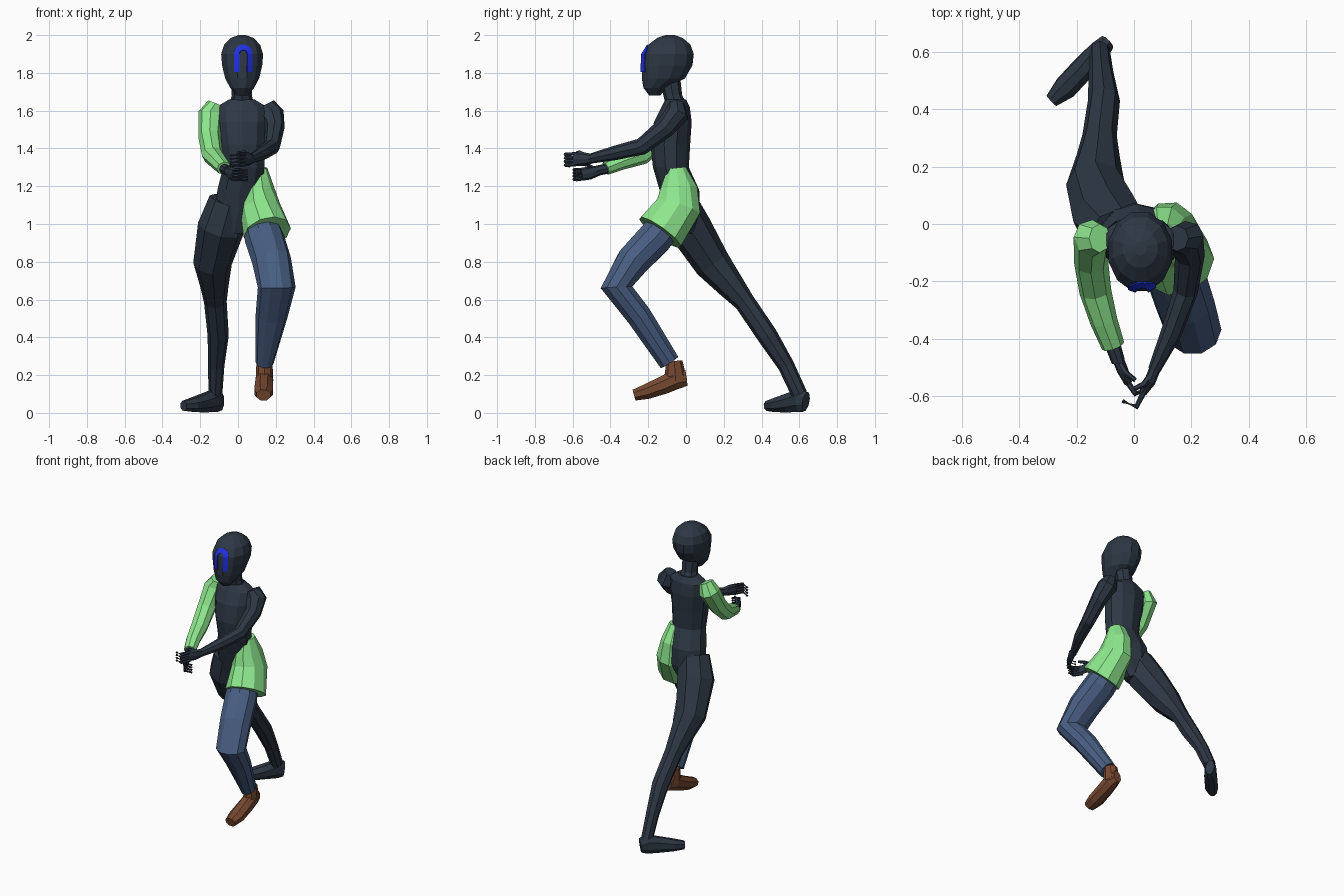
import bpy, math
from mathutils import Vector
from mathutils.bvhtree import BVHTree


def material(name, rgb):
    m = bpy.data.materials.new(name)
    lin = [((c / 255 + 0.055) / 1.055) ** 2.4 for c in rgb]
    m.diffuse_color = (*lin, 1)
    return m


DARK = material("dark_slate", (45, 55, 68))
GREEN = material("light_green", (142, 232, 142))
DENIM = material("denim_blue", (72, 94, 130))
BROWN = material("shoe_brown", (118, 72, 48))
BLUE = material("bright_blue", (32, 48, 225))


def add_mesh(name, verts, faces, mat):
    me = bpy.data.meshes.new(name)
    me.from_pydata(verts, [], faces)
    me.materials.append(mat)
    ob = bpy.data.objects.new(name, me)
    bpy.context.collection.objects.link(ob)
    return ob


def tube(name, sections, mat, n=8, level=False, turn=0.0):
    """Loft elliptical rings (x, y, z, side radius, depth radius) along a path."""
    pts = [Vector(s[:3]) for s in sections]
    verts, faces = [], []
    for i, s in enumerate(sections):
        ahead, behind = pts[min(i + 1, len(pts) - 1)], pts[max(i - 1, 0)]
        a, b = ahead - pts[i], pts[i] - behind
        t = (a.normalized() + b.normalized()).normalized()
        if level:
            t = Vector((0, 0, 1))
        u = Vector((1, 0, 0))
        u = (u - t * u.dot(t)).normalized()
        v = t.cross(u)
        for k in range(n):
            ang = 2 * math.pi * (k + turn) / n
            verts.append(pts[i] + u * s[3] * math.cos(ang) + v * s[4] * math.sin(ang))
    for i in range(len(sections) - 1):
        for k in range(n):
            j = (k + 1) % n
            faces.append((i * n + k, i * n + j, (i + 1) * n + j, (i + 1) * n + k))
    faces.append(tuple(reversed(range(n))))
    faces.append(tuple(range(len(verts) - n, len(verts))))
    return add_mesh(name, verts, faces, mat)


# Head and neck
head = tube("head", [
    (.022, -.165, 1.68, .03, .03), (.022, -.165, 1.72, .065, .062),
    (.022, -.12, 1.77, .093, .118), (.022, -.10, 1.84, .11, .139),
    (.022, -.095, 1.90, .115, .141), (.022, -.088, 1.95, .098, .115),
    (.022, -.085, 1.985, .062, .07), (.022, -.085, 2.0, .02, .025)],
    DARK, 12, True, 0.5)
tube("neck", [(.02, -.045, 1.62, .07, .06), (.02, -.07, 1.68, .053, .05),
              (.02, -.085, 1.77, .055, .055)], DARK, 8, True)

# Torso with pelvis
tube("torso", [
    (-.02, -.01, .95, .07, .06), (0, -.015, 1.06, .13, .088),
    (.01, -.035, 1.18, .125, .105), (.03, -.08, 1.30, .115, .095),
    (.025, -.083, 1.42, .125, .105), (.02, -.07, 1.54, .14, .1),
    (.02, -.055, 1.62, .14, .075), (.02, -.055, 1.66, .07, .055)],
    DARK, 10, True, 0.5)

# Arms
tube("sleeve", [
    (-.12, -.05, 1.64, .04, .05), (-.145, -.05, 1.58, .067, .068),
    (-.15, -.13, 1.46, .06, .06), (-.135, -.235, 1.365, .056, .052),
    (-.105, -.34, 1.33, .048, .043), (-.073, -.425, 1.295, .041, .036)], GREEN)
tube("bare_arm", [
    (.15, -.05, 1.635, .045, .045), (.178, -.05, 1.58, .067, .065),
    (.195, -.11, 1.51, .052, .054), (.18, -.235, 1.41, .043, .045),
    (.13, -.38, 1.375, .037, .038), (.07, -.51, 1.345, .022, .026)], DARK)
tube("covered_wrist", [
    (-.078, -.41, 1.295, .028, .028), (-.055, -.48, 1.28, .024, .027)], DARK)

# Clasped hands: palm, four fingers and a thumb each
tube("upper_palm", [(.075, -.50, 1.345, .02, .026), (.055, -.55, 1.345, .02, .037),
                    (.03, -.59, 1.345, .014, .037)], DARK)
tube("lower_palm", [(-.06, -.46, 1.283, .02, .026), (-.04, -.51, 1.27, .02, .035),
                    (-.02, -.555, 1.263, .014, .034)], DARK)
for i in range(4):
    z = 1.372 - .019 * i
    tube("upper_finger", [(.04, -.575, z, .011, .01), (.008, -.638, z - .003, .011, .01),
                          (-.04, -.618, z - .01, .008, .007)], DARK, 6)
    z = 1.288 - .017 * i
    tube("lower_finger", [(-.03, -.54, z, .011, .009), (.005, -.592, z, .011, .009),
                          (.05, -.578, z - .006, .008, .007)], DARK, 6)
tube("upper_thumb", [(.065, -.52, 1.355, .013, .012), (.035, -.56, 1.378, .012, .011),
                     (.0, -.575, 1.38, .008, .008)], DARK, 6)
tube("lower_thumb", [(-.055, -.48, 1.29, .013, .012), (-.03, -.52, 1.312, .012, .011),
                     (.005, -.545, 1.315, .008, .008)], DARK, 6)

# Rear leg and foot
tube("rear_leg", [
    (-.045, -.025, 1.12, .11, .085), (-.09, .02, .98, .125, .115),
    (-.135, .14, .79, .102, .097), (-.125, .24, .67, .075, .073),
    (-.12, .31, .587, .06, .055), (-.105, .43, .41, .056, .055),
    (-.115, .53, .25, .043, .044), (-.12, .60, .10, .037, .042)], DARK)
tube("rear_foot", [
    (-.092, .635, .06, .028, .052), (-.12, .605, .066, .04, .066),
    (-.18, .54, .053, .043, .053), (-.24, .475, .042, .044, .040),
    (-.288, .43, .037, .026, .028)], DARK, 8, False, 0.5)

# Half shorts, trouser leg and shoe on the raised leg
tube("shorts", [
    (.10, -.05, 1.295, .055, .052), (.105, -.038, 1.19, .086, .102),
    (.117, -.04, 1.09, .107, .125), (.155, -.137, .955, .128, .137)], GREEN, 10)
tube("trouser_leg", [
    (.11, -.08, 1.03, .085, .09), (.14, -.165, .925, .106, .097),
    (.178, -.28, .805, .104, .092), (.205, -.368, .665, .1, .088),
    (.178, -.25, .515, .085, .07), (.14, -.088, .268, .049, .058)], DENIM, 10)
tube("shoe", [
    (.14, .003, .185, .03, .045), (.14, -.05, .178, .047, .056),
    (.138, -.12, .147, .051, .052), (.136, -.21, .112, .054, .043),
    (.135, -.275, .094, .04, .032)], BROWN, 8, False, 0.5)
tube("shoe_collar", [(.14, -.055, .17, .047, .062), (.14, -.062, .275, .042, .043)],
     BROWN, 8)

# Painted arch on the face, laid onto the head surface
tree = BVHTree.FromPolygons([v.co for v in head.data.vertices],
                            [tuple(p.vertices) for p in head.data.polygons])
path = [(-1, 0, 1.805 + .019 * i) for i in range(5)]
path += [(-math.cos(a), math.sin(a), 1.90) for a in (math.pi * i / 8 for i in range(9))]
path += [(1, 0, 1.881 - .019 * i) for i in range(5)]
verts = []
for c, s, z in path:
    for r in (.02, .048):
        p = Vector((.028 + c * r, -1, z + s * r))
        hit = tree.ray_cast(p, Vector((0, 1, 0)))[0]
        verts.append(hit - Vector((0, .003, 0)))
arch = add_mesh("face_arch", verts,
                [(2 * i, 2 * i + 1, 2 * i + 3, 2 * i + 2) for i in range(len(path) - 1)], BLUE)
plate = arch.modifiers.new("plate", 'SOLIDIFY')
plate.thickness, plate.offset = .006, 0
